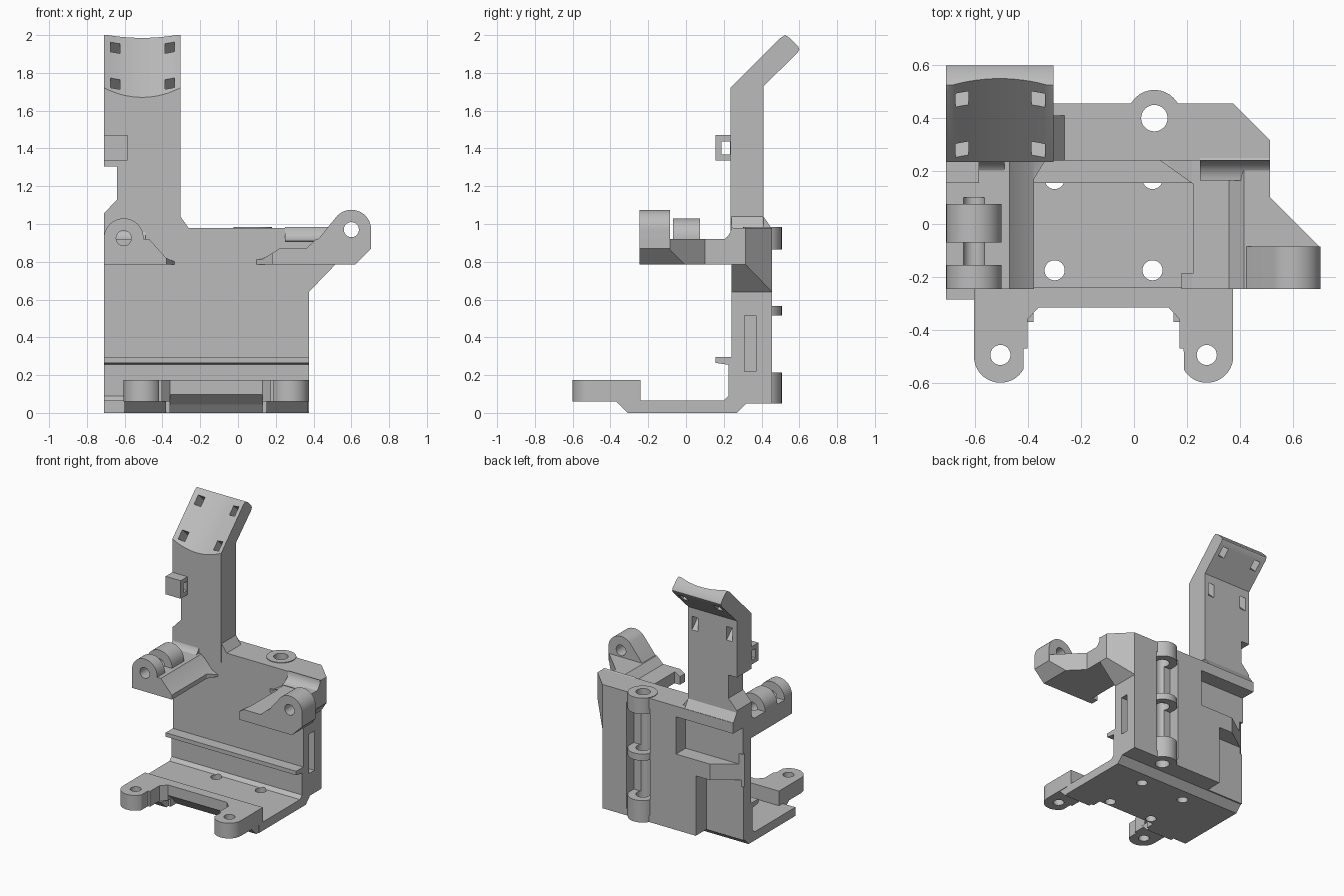
import bpy, bmesh, math
from mathutils import Matrix, Vector

if "Cube" in bpy.data.objects:
    bpy.data.objects.remove(bpy.data.objects["Cube"], do_unlink=True)

grey = bpy.data.materials.new("plain grey")
grey.use_nodes = True
grey.diffuse_color = (0.5, 0.5, 0.5, 1)
grey.node_tree.nodes["Principled BSDF"].inputs["Base Color"].default_value = (0.5, 0.5, 0.5, 1)


def prism(name, pts, axis, lo, hi):
    """Extrude a 2D outline along one axis; the outline uses the other two in order."""
    place = {"x": lambda p, t: (t, p[0], p[1]),
             "y": lambda p, t: (p[0], t, p[1]),
             "z": lambda p, t: (p[0], p[1], t)}[axis]
    bm = bmesh.new()
    a = [bm.verts.new(place(p, lo)) for p in pts]
    b = [bm.verts.new(place(p, hi)) for p in pts]
    bm.faces.new(a)
    bm.faces.new(b[::-1])
    n = len(pts)
    for i in range(n):
        j = (i + 1) % n
        bm.faces.new((a[j], a[i], b[i], b[j]))
    bmesh.ops.recalc_face_normals(bm, faces=bm.faces)
    mesh = bpy.data.meshes.new(name)
    bm.to_mesh(mesh)
    bm.free()
    mesh.materials.append(grey)
    ob = bpy.data.objects.new(name, mesh)
    bpy.context.collection.objects.link(ob)
    return ob


def arc(cx, cy, r, start, end, n=20):
    return [(cx + r * math.cos(math.radians(start + (end - start) * i / n)),
             cy + r * math.sin(math.radians(start + (end - start) * i / n))) for i in range(n + 1)]


def rod(name, cx, cy, r, axis, lo, hi, n=32):
    return prism(name, arc(cx, cy, r, 0, 360, n)[:-1], axis, lo, hi)


def box(name, x, y, z):
    return prism(name, [(x[0], y[0]), (x[1], y[0]), (x[1], y[1]), (x[0], y[1])], "z", *z)


def carve(targets, cutters, operation="DIFFERENCE"):
    """Apply every cutter to every target, then discard the cutters."""
    for ob in targets:
        for c in cutters:
            c.hide_render = True
            m = ob.modifiers.new("cut", "BOOLEAN")
            m.operation, m.object, m.solver = operation, c, "EXACT"
        bpy.context.view_layer.update()
        deps = bpy.context.evaluated_depsgraph_get()
        mesh = bpy.data.meshes.new_from_object(ob.evaluated_get(deps))
        ob.modifiers.clear()
        ob.data = mesh
    for c in cutters:
        bpy.data.objects.remove(c, do_unlink=True)


L, R = -0.71, 0.375          # main body sides
MID = -0.115                 # centre line of the front lugs
BX, BY = 0.077, 0.40         # rear hinge axis

# floor and lower wall, with the small shelf
base = prism("floor_and_wall", [
    (-.285, 0), (.27, 0), (.32, .05), (.455, .05), (.455, .64), (.24, .64), (.24, .295),
    (.155, .295), (.155, .265), (.225, .255), (.225, .09), (.2, .065), (-.285, .065)], "x", L, R)

# wider upper wall
upper = prism("upper_wall", [(L, .64), (R, .64), (.515, .785), (.515, .98), (L, .98)], "y", .24, .455)
carve([upper], [prism("corner", [(R, .456), (.53, .301), (.53, .47), (R, .47)], "z", .5, 1.1)])

# rear pockets, hinge groove and pin hole
carve([base, upper], [
    box("pocket", (-.8, -.235), (.34, .6), (.62, .9)),
    box("lower_pocket", (-.8, -.4), (.33, .6), (-.1, .5)),
    prism("bar_bevel", [(-.8, .256), (-.515, .456), (-.515, .6), (-.8, .6)], "z", .45, .7),
    box("groove", (BX - .098, BX + .098), (.37, .6), (.1, .9)),
    rod("pin_hole", BX, BY, .05, "z", -.1, 1.1)])

# side slot, floor holes and front underside bevel
carve([base], [
    box("slot", (.3, .5), (.31, .37), (.22, .515)),
    prism("bevel", [(-.32, .12), (-.32, -.01), (-.21, -.01)], "x", -.36, .13)]
    + [rod("screw_hole", x, y, .038, "z", -.1, .2) for x in (-.3, .07) for y in (-.175, .17)])

# rear hinge rings
for lo, hi in ((.05, .215), (.515, .565), (.865, .985)):
    ring = rod("rear_hinge_ring", BX, BY + .005, .102, "z", lo, hi)
    carve([ring], [rod("pin_hole", BX, BY, .05, "z", lo - .1, hi + .1)])

# front lugs, mirrored about their own centre line
lug_outline = ([(-.36, -.24), (-.605, -.24)] + arc(-.505, -.5, .1, 180, 330)
               + [(-.418, -.47), (-.402, -.47), (-.402, -.36), (-.36, -.315)])
for flip in (False, True):
    side = (lambda x: 2 * MID - x) if flip else (lambda x: x)
    lug = prism("front_lug", [(side(x), y) for x, y in lug_outline], "z", .06, .175)
    carve([lug], [rod("lug_hole", side(-.505), -.495, .038, "z", 0, .3)])
    prism("lug_foot", [(-.37, .06), (-.31, 0), (-.24, 0), (-.24, .17), (-.315, .17), (-.315, .06)],
          "x", side(-.6), side(-.38))
prism("front_bar", [(-.315, .097), (-.315, .175), (-.24, .175), (-.24, .03)], "x", -.37, .14)

# tower with a leaning, hollowed head
tower = prism("tower", [(.235, .9), (.33, .9), (.41, 1.0), (.41, 1.73), (.59, 1.905), (.6, 1.925), (.593, 1.942),
                        (.55, 1.985), (.525, 2.0), (.5, 1.985), (.235, 1.72)], "x", L, -.305)
TX = (L - .305) / 2
tilt = Matrix.Rotation(math.radians(-45), 4, "X")
normal = Vector((0, -1, 1)).normalized()
scoop = rod("scoop", 0, 0, .59, "z", -.6, .6, 128)
scoop.matrix_world = Matrix.Translation(Vector((TX, .37, 1.855)) + normal * .555) @ tilt
cutters = [scoop, prism("notch", [(-.8, .96), (-.64, 1.13), (-.64, 1.305), (-.8, 1.305)], "y", .1, .6)]
for x in (-.65, -.362):
    for y in (.27, .46):
        h = box("window", (-.025, .025), (-.3, .3), (-.036, .036))
        h.matrix_world = Matrix.Translation((x, y, y + 1.485)) @ Matrix.Rotation(math.radians(-45), 4, "X")
        cutters.append(h)
carve([tower], cutters)

# flared foot of the tower
prism("tower_flare", [(L, .97), (-.255, .97), (-.305, 1.04), (L, 1.04)], "y", .24, .41)
prism("tower_rear_flare", [(.40, .97), (.455, .975), (.41, 1.04), (.40, 1.04)], "x", L, -.305)

# cable clip
clip = box("cable_clip", (L, -.585), (.155, .24), (1.335, 1.47))
carve([clip], [box("clip_gap", (-.8, -.5), (.187, .232), (1.367, 1.438))])

# pivot arm on the -x side
arm = prism("left_hand_arm", [(L, .785), (-.335, .785), (-.335, .8), (-.38, .82), (-.47, .92), (L, .92)],
            "y", -.245, .25)
carve([arm], [rod("pivot_hole", -.605, .925, .04, "y", -.4, .1),
              prism("arm_trim", [(-.378, -.4), (-.3, -.4), (-.3, .2), (-.335, .24), (-.378, .17)], "z", .7, 1.1)])
for lo, hi in ((-.245, -.155), (-.07, .075)):
    knuckle = prism("knuckle", [(L, .786), (-.5, .786)] + arc(-.605, .925, .105, 0, 180), "y", lo, hi)
    carve([knuckle], [rod("pivot_hole", -.605, .925, .04, "y", -.4, .3)])

# pivot arm on the +x side
arm = prism("right_hand_arm", [
    (.085, .785), (.085, .81), (.13, .815), (.22, .87), (.36, .87), (.415, .92), (.705, .92),
    (.705, .87), (.62, .785)], "y", -.245, .25)
carve([arm], [prism("plan", [
    (.085, .25), (.225, .15), (.225, -.185), (.18, -.185), (.18, -.3), (.705, -.3), (.705, -.09),
    (.515, .1), (.515, .25)], "z", .5, 1.2)], "INTERSECT")
eye = prism("arm_eye", [(.705, .87)] + arc(.6, .97, .105, 0, 135)
            + [(.425, .92), (.425, .785), (.62, .785)], "y", -.245, -.085)
carve([eye], [rod("eye_hole", .6, .97, .04, "y", -.4, .1)])

# curved fillets where the arms meet the wall
fillet = [(.25, .91), (.25, .98)] + arc(.165, .985, .075, 0, -90, 8) + [(.165, .905)]
prism("right_fillet", fillet, "x", .25, .515)
prism("left_fillet", fillet, "x", L, -.49)

# smooth round surfaces, keep edges sharp
bpy.ops.object.select_all(action="DESELECT")
for ob in bpy.context.scene.objects:
    if ob.type == "MESH" and grey.name in ob.data.materials:
        ob.select_set(True)
        bpy.context.view_layer.objects.active = ob
bpy.ops.object.shade_smooth_by_angle(angle=math.radians(25))
